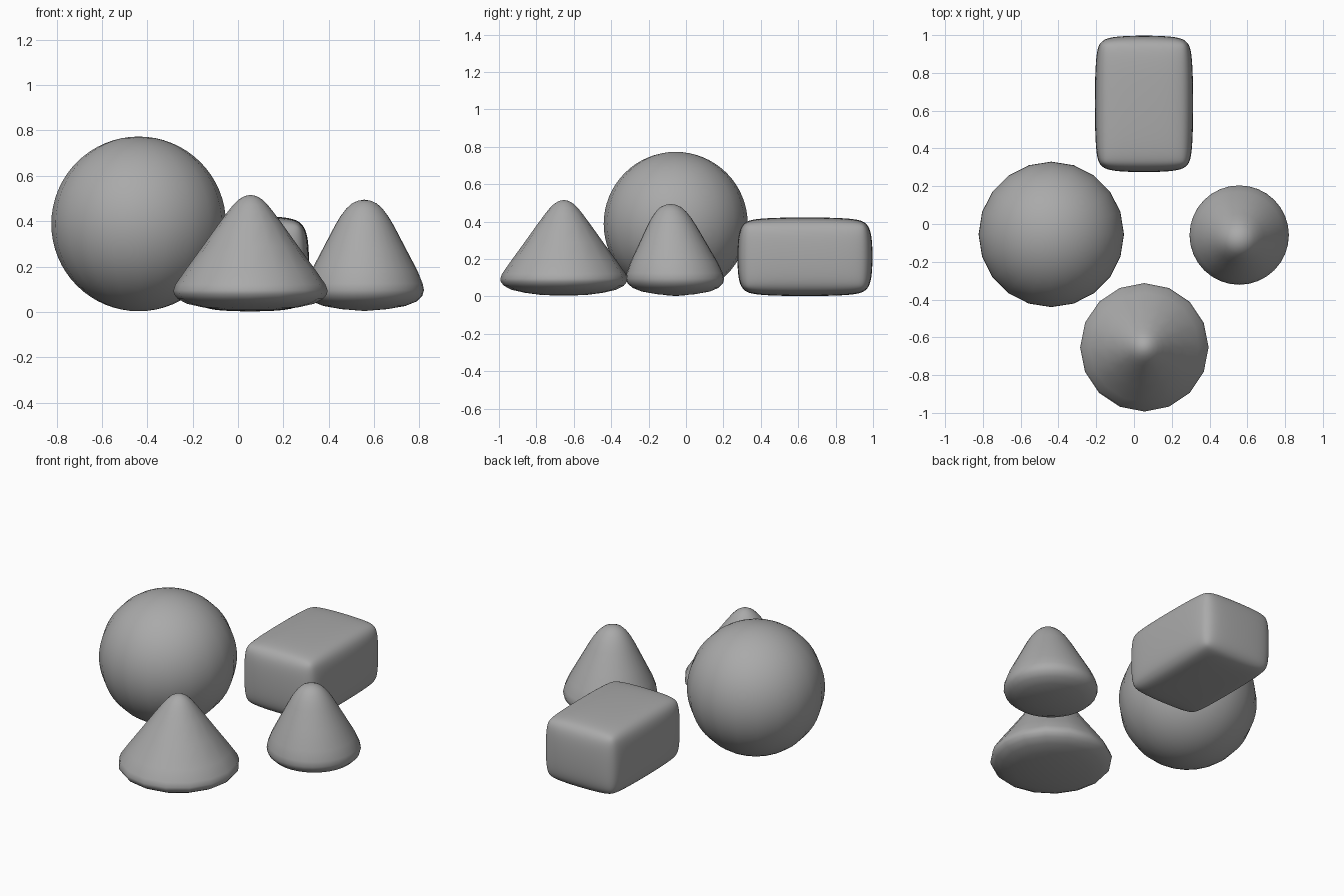
import bpy, bmesh, math
from mathutils import Matrix, Vector

if "Cube" in bpy.data.objects:
    bpy.data.objects.remove(bpy.data.objects["Cube"], do_unlink=True)

grey = bpy.data.materials.new("plain grey")
grey.use_nodes = True
colour = (0.4, 0.4, 0.4, 1)
grey.diffuse_color = colour
grey.node_tree.nodes["Principled BSDF"].inputs["Base Color"].default_value = colour


def add_part(name, bm, location):
    """Turn a bmesh into a smooth shaded object."""
    bmesh.ops.recalc_face_normals(bm, faces=bm.faces)
    for face in bm.faces:
        face.smooth = True
    mesh = bpy.data.meshes.new(name)
    bm.to_mesh(mesh)
    bm.free()
    mesh.materials.append(grey)
    obj = bpy.data.objects.new(name, mesh)
    obj.location = location
    bpy.context.collection.objects.link(obj)
    return obj


def lathe(name, profile, sides, location, lean=0.0):
    """Spin a radius/height profile round z, starting and ending on the axis."""
    bm = bmesh.new()
    verts = [bm.verts.new((0, r, z)) for r, z in profile]
    edges = [bm.edges.new(pair) for pair in zip(verts, verts[1:])]
    bmesh.ops.spin(bm, geom=verts + edges, cent=(0, 0, 0), axis=(0, 0, 1),
                   angle=math.tau, steps=sides)
    bmesh.ops.remove_doubles(bm, verts=bm.verts, dist=0.0005)
    for v in bm.verts:
        v.co.y -= lean * v.co.z
    return add_part(name, bm, location)


# Large ball
rings, radius = 32, 0.385
arc = [(radius * math.sin(math.pi * i / rings),
        -radius * math.cos(math.pi * i / rings)) for i in range(rings + 1)]
lathe("ball", arc, 20, (-0.438, -0.055, 0.388))

# Wide cone with a rounded rim and tip
lathe("wide_cone",
      [(0, 0.004), (0.12, 0.008), (0.21, 0.02), (0.28, 0.036), (0.32, 0.057),
       (0.337, 0.078), (0.34, 0.095), (0.33, 0.122), (0.29, 0.18), (0.21, 0.29),
       (0.14, 0.388), (0.1, 0.442), (0.075, 0.473), (0.05, 0.497),
       (0.025, 0.511), (0, 0.516)],
      16, (0.055, -0.653, 0))

# Narrow cone, leaning slightly forward
lathe("narrow_cone",
      [(0, 0.004), (0.1, 0.012), (0.18, 0.026), (0.23, 0.046), (0.255, 0.07),
       (0.263, 0.095), (0.257, 0.125), (0.235, 0.18), (0.185, 0.275),
       (0.13, 0.38), (0.105, 0.422), (0.08, 0.455), (0.055, 0.478),
       (0.028, 0.49), (0, 0.495)],
      32, (0.557, -0.053, 0), lean=0.06)

# Soft rounded block, scaled to its final size after smoothing
size = Vector((0.525, 0.727, 0.425))
bm = bmesh.new()
bmesh.ops.create_cube(bm, size=1, matrix=Matrix.Diagonal((*size, 1)))
bmesh.ops.bevel(bm, geom=list(bm.edges), offset=0.1, segments=2, profile=0.5,
                affect='EDGES')
block = add_part("soft_block", bm, (0.053, 0.636, size.z / 2))
smooth = block.modifiers.new("smooth", 'SUBSURF')
smooth.levels = smooth.render_levels = 3
bpy.context.view_layer.update()
actual = block.dimensions
block.scale = [want / have for want, have in zip(size, actual)]
